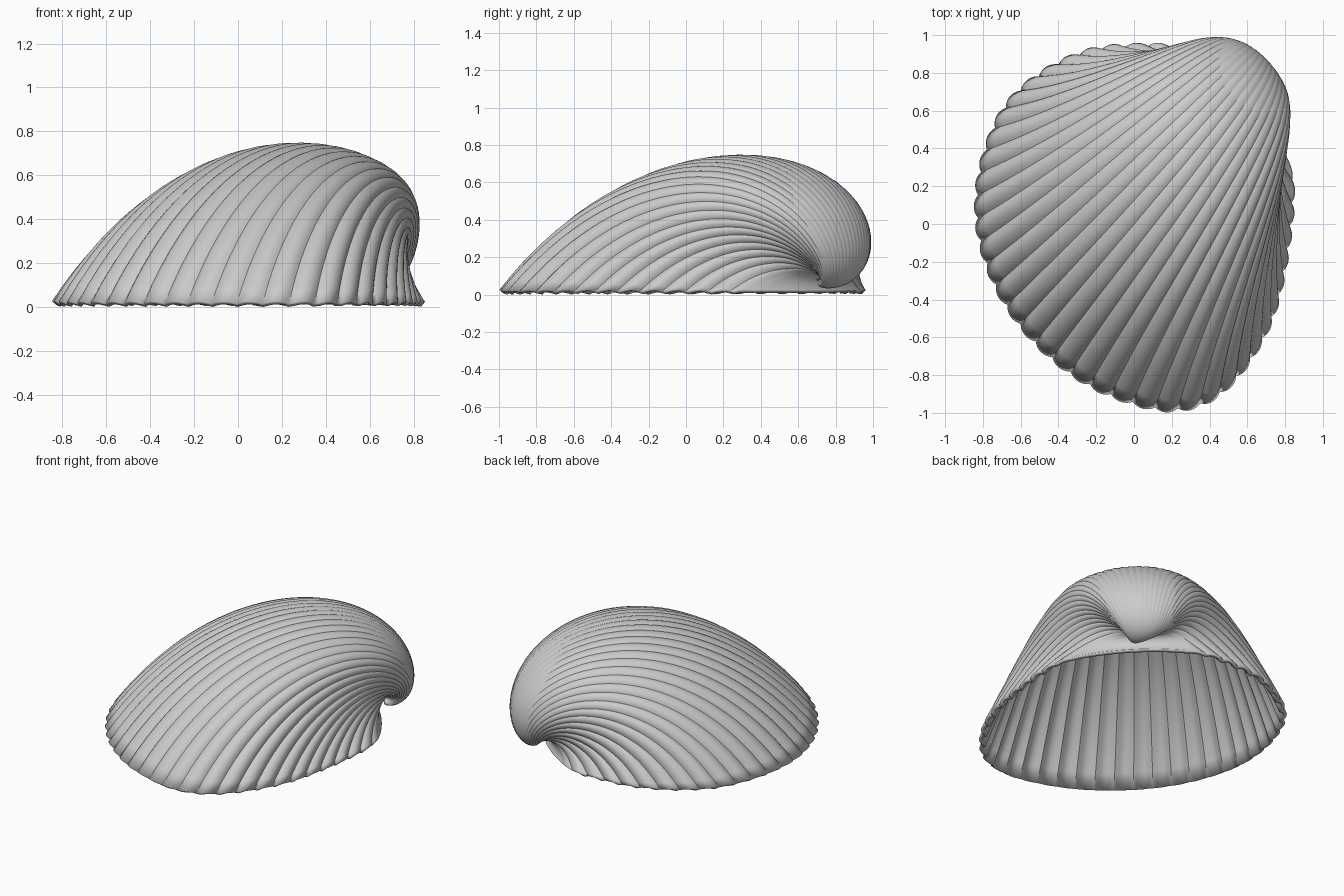
import bpy
import math
from mathutils import Vector

cube = bpy.data.objects.get("Cube")
if cube:
    bpy.data.objects.remove(cube)

# Outline of the shell opening, counter-clockwise from the middle of the hinge
RIM = [(.60, .66), (.42, .82), (.2, .94), (0, .95), (-.25, .92), (-.5, .8),
       (-.69, .62), (-.805, .35), (-.84, .08), (-.8, -.17), (-.69, -.42),
       (-.51, -.65), (-.27, -.84), (-.02, -.95), (.2, -.99), (.4, -.94),
       (.57, -.79), (.72, -.54), (.8, -.25), (.845, .1), (.83, .3), (.74, .48)]
RIBS = 46
AROUND = RIBS * 8
ALONG = 92
TURN = 4.6            # how far the beak coils, in radians
APEX_P, APEX_Z = .92, .09
RIM_Z = .02
ROOT = math.sqrt(2)


def smooth_loop(points, steps):
    """Closed Catmull-Rom curve through the points."""
    pts = [Vector(p) for p in points]
    n = len(pts)
    out = []
    for i in range(n):
        a, b, c, d = (pts[(i + k) % n] for k in (-1, 0, 1, 2))
        for j in range(steps):
            t = j / steps
            out.append(b + (c - a) * (t / 2)
                       + (a * 2 - b * 5 + c * 4 - d) * (t * t / 2)
                       + (b * 3 - a - c * 3 + d) * (t ** 3 / 2))
    return out


def even_loop(loop, count):
    """Resample a closed loop at equal distances; returns points and length."""
    closed = loop + [loop[0]]
    total = sum((q - p).length for p, q in zip(closed, closed[1:]))
    out, seg, start = [], 0, 0.0
    for i in range(count):
        target = total * i / count
        while start + (closed[seg + 1] - closed[seg]).length < target:
            start += (closed[seg + 1] - closed[seg]).length
            seg += 1
        step = closed[seg + 1] - closed[seg]
        out.append(closed[seg] + step * ((target - start) / step.length))
    return out, total


rim, length = even_loop(smooth_loop(RIM, 30), AROUND)


def rib_height(i):
    """Rounded ribs with sharp grooves, fading out at the hinge."""
    dist = min(i, AROUND - i) / AROUND * length
    fade = min(1, max(0, (dist - .35) / .3))
    return (abs(math.sin(math.pi * RIBS * i / AROUND)) ** .8 - .6) * fade


# Coil the opening towards the beak, shrinking and turning it as it goes
verts = []
for j in range(ALONG + 1):
    turn = TURN * j / ALONG
    shrink = math.exp(-.78 * turn)
    width = math.exp(-.61 * turn) * math.sqrt(max(.002, 1 - (turn / TURN) ** 8))
    drift = .15 * math.sin(.8 * math.pi * turn / TURN)
    cos, sin = math.cos(turn), math.sin(turn)
    for i, point in enumerate(rim):
        tangent = rim[(i + 1) % AROUND] - rim[i - 1]
        outward = Vector((tangent.y, -tangent.x)).normalized()
        rib = rib_height(i)
        x, y = point + outward * (rib * .021 * math.exp(-.6 * turn))
        along = (x + y) / ROOT - APEX_P
        across = (y - x) / ROOT * width + drift
        height = RIM_Z - APEX_Z + .012 * rib
        p = APEX_P + shrink * (along * cos + height * sin)
        z = APEX_Z + shrink * (height * cos - along * sin)
        verts.append(((p - across) / ROOT, (p + across) / ROOT, z))

faces = []
for j in range(ALONG):
    for i in range(AROUND):
        k = (i + 1) % AROUND
        a, b = j * AROUND, (j + 1) * AROUND
        faces.append((a + i, a + k, b + k, b + i))

mesh = bpy.data.meshes.new("ribbed_shell")
mesh.from_pydata(verts, [], faces)
mesh.update()
shell = bpy.data.objects.new("ribbed_shell", mesh)
bpy.context.collection.objects.link(shell)

# Wall thickness, growing inwards
wall = shell.modifiers.new("wall", 'SOLIDIFY')
wall.thickness = .022
wall.offset = -1

# Plain grey
grey = bpy.data.materials.new("shell_grey")
grey.use_nodes = True
colour = (.6, .6, .6, 1)
grey.diffuse_color = colour
grey.node_tree.nodes["Principled BSDF"].inputs["Base Color"].default_value = colour
mesh.materials.append(grey)

bpy.ops.object.select_all(action='DESELECT')
shell.select_set(True)
bpy.context.view_layer.objects.active = shell
bpy.ops.object.shade_smooth_by_angle(angle=math.radians(35))
